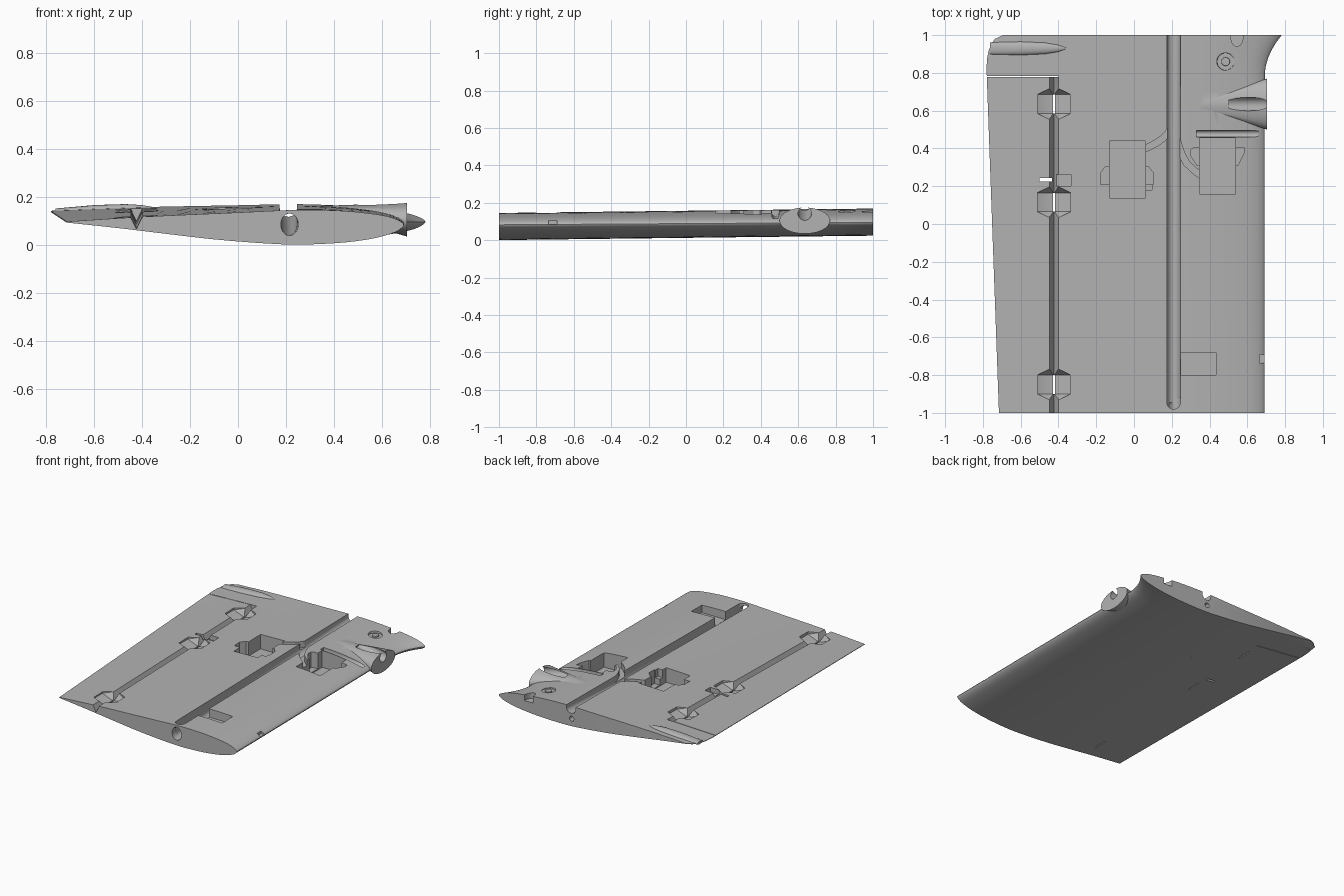
import bpy, bmesh
from math import sin, cos, pi, radians, sqrt
from mathutils import Vector

cube = bpy.data.objects.get("Cube")
if cube:
    bpy.data.objects.remove(cube, do_unlink=True)

grey = bpy.data.materials.new("plain grey")
grey.use_nodes = True
grey.diffuse_color = (0.45, 0.45, 0.45, 1)
grey.node_tree.nodes["Principled BSDF"].inputs["Base Color"].default_value = (0.45, 0.45, 0.45, 1)

# Airfoil section at the tip end, from trailing edge over the top and back below
TOP = [(-0.715, 0.097), (-0.4, 0.117), (0, 0.135), (0.17, 0.143), (0.3, 0.146),
       (0.45, 0.141), (0.58, 0.127), (0.65, 0.111), (0.69, 0.088)]
BOTTOM = [(0.68, 0.068), (0.64, 0.047), (0.55, 0.024), (0.42, 0.008), (0.25, 0.001),
          (0.1, 0.007), (-0.1, 0.023), (-0.3, 0.046), (-0.5, 0.07), (-0.715, 0.093)]


def lift(x, y):
    """Twist of the panel: the rear edge rises towards the root."""
    return (y + 1) / 2 * (0.013 + 0.025 * (0.69 - x))


def top(x, y):
    for (a, za), (b, zb) in zip(TOP, TOP[1:]):
        if x <= b:
            return za + (zb - za) * (x - a) / (b - a) + lift(x, y)
    return TOP[-1][1]


def smooth_path(pts, steps=4):
    """Catmull-Rom interpolation through the points."""
    p = [Vector(q) for q in pts]
    p = [2 * p[0] - p[1]] + p + [2 * p[-1] - p[-2]]
    out = []
    for a, b, c, d in zip(p, p[1:], p[2:], p[3:]):
        for i in range(steps):
            t = i / steps
            out.append(0.5 * (2 * b + (c - a) * t + (2 * a - 5 * b + 4 * c - d) * t * t
                              + (3 * b - a - 3 * c + d) * t ** 3))
    return out + [p[-2]]


def make(name, bm):
    bmesh.ops.recalc_face_normals(bm, faces=bm.faces)
    me = bpy.data.meshes.new(name)
    bm.to_mesh(me)
    bm.free()
    me.materials.append(grey)
    ob = bpy.data.objects.new(name, me)
    bpy.context.collection.objects.link(ob)
    return ob


# Wing panel lofted along y, with root fillet in front and rounded rear corner
section = smooth_path(TOP + BOTTOM)
bm = bmesh.new()
rings = []
for y in [-1 + 0.2 * i for i in range(9)] + [0.7, 0.8, 0.84, 0.88, 0.91, 0.94, 0.96, 0.98, 1]:
    nose = 0.69 + 0.09 * max(0, (y - 0.78) / 0.22) ** 2
    tail = -0.715 - 0.065 * min(1, (y + 1) / 1.8)
    if y > 0.84:
        tail += 0.085 * (1 - sqrt(max(0, 1 - ((y - 0.84) / 0.16) ** 2)))
    ring = []
    for x, z in section:
        new_x = x
        if x > 0.3:
            new_x = 0.3 + (x - 0.3) * (nose - 0.3) / 0.39
        elif x < -0.4:
            new_x = -0.4 + (x + 0.4) * (tail + 0.4) / -0.315
        ring.append(bm.verts.new((new_x, y, z + lift(x, y))))
    rings.append(ring)
count = len(section)
for a, b in zip(rings, rings[1:]):
    for i in range(count):
        j = (i + 1) % count
        bm.faces.new((a[i], a[j], b[j], b[i]))
bm.faces.new(rings[0])
bm.faces.new(rings[-1])
wing = make("wing_panel", bm)


def apply(ob, operation):
    ob.hide_render = True
    mod = wing.modifiers.new("shape", 'BOOLEAN')
    mod.operation, mod.solver, mod.object = operation, 'EXACT', ob
    bpy.context.view_layer.objects.active = wing
    bpy.ops.object.modifier_apply(modifier=mod.name)
    bpy.data.objects.remove(ob, do_unlink=True)


def hull(points, operation='DIFFERENCE'):
    bm = bmesh.new()
    for p in points:
        bm.verts.new(p)
    bmesh.ops.remove_doubles(bm, verts=bm.verts[:], dist=0.0001)
    bmesh.ops.convex_hull(bm, input=bm.verts[:])
    loose = [v for v in bm.verts if not v.link_faces]
    bmesh.ops.delete(bm, geom=loose, context='VERTS')
    bmesh.ops.dissolve_limit(bm, angle_limit=0.01, verts=bm.verts[:], edges=bm.edges[:])
    apply(make("helper", bm), operation)


def box(x0, x1, y0, y1, z0, z1=0.3):
    hull([(x, y, z) for x in (x0, x1) for y in (y0, y1) for z in (z0, z1)])


def ellipse(center, ra, rb, axis, n=24):
    """Points of an ellipse around the given axis."""
    cx, cy, cz = center
    out = []
    for i in range(n):
        a, b = ra * cos(2 * pi * i / n), rb * sin(2 * pi * i / n)
        out.append({'X': (cx, cy + a, cz + b), 'Y': (cx + a, cy, cz + b),
                    'Z': (cx + a, cy + b, cz)}[axis])
    return out


def prism(plan, z0, z1=0.3):
    hull([(x, y, z) for x, y in plan for z in (z0, z1)])


# Nose fairing and its slanted inlet
hull([(0.27, 0.63, 0.16)] + ellipse((0.705, 0.635, 0.105), 0.135, 0.07, 'X', 40), 'UNION')
hull(ellipse((0.76, 0.635, 0.128), 0.036, 0.036, 'X') + ellipse((0.5, 0.635, 0.195), 0.036, 0.036, 'X'))

# Low ridge near the rear root corner
ridge = []
for x, w, h in [(-0.762, 0.032, 0.01), (-0.6, 0.036, 0.018), (-0.47, 0.03, 0.017),
                (-0.4, 0.018, 0.01), (-0.36, 0.003, 0.002)]:
    ridge += ellipse((x, 0.93, top(x, 0.93)), w, h, 'X', 16)
hull(ridge, 'UNION')

# Round dimple with a central boss
hull(ellipse((0.485, 0.86, top(0.485, 0.86) - 0.008), 0.045, 0.045, 'Z')
     + ellipse((0.485, 0.86, 0.25), 0.06, 0.06, 'Z'))
hull(ellipse((0.485, 0.86, 0.13), 0.025, 0.025, 'Z')
     + ellipse((0.485, 0.86, top(0.485, 0.86)), 0.022, 0.022, 'Z'), 'UNION')

# Spar groove, open on top, with a hole through each end face
hull(ellipse((0.21, -0.944, 0.085), 0.036, 0.046, 'Y') + ellipse((0.21, 1.05, 0.155), 0.036, 0.036, 'Y')
     + ellipse((0.21, -0.944, 0.085), 0.036, 0.036, 'Z') + ellipse((0.21, -0.944, 0.3), 0.036, 0.036, 'Z')
     + [(0.174, 1.05, 0.3), (0.246, 1.05, 0.3)])
hull(ellipse((0.215, -1.05, 0.085), 0.037, 0.047, 'Y') + ellipse((0.215, -0.92, 0.085), 0.035, 0.045, 'Y'))
hull(ellipse((0.205, 0.8, 0.08), 0.018, 0.018, 'Y') + ellipse((0.205, 1.05, 0.08), 0.018, 0.018, 'Y'))
box(0.21, 0.435, -0.8, -0.68, 0.09)

# Equipment bays with side lugs
box(-0.13, 0.06, 0.138, 0.44, 0.05)
prism([(-0.177, 0.21), (-0.177, 0.27), (-0.15, 0.305), (0.075, 0.305), (0.103, 0.27), (0.103, 0.21)], 0.058)
box(0.05, 0.095, 0.18, 0.222, 0.1)
box(0.348, 0.537, 0.16, 0.455, 0.04)
prism([(0.302, 0.395), (0.302, 0.36), (0.335, 0.31), (0.55, 0.31), (0.582, 0.375), (0.582, 0.405), (0.32, 0.405)], 0.048)

# Cable channels
for path in ([(0.04, 0.39), (0.12, 0.43), (0.18, 0.48), (0.21, 0.54)],
             [(0.21, 0.54), (0.235, 0.42), (0.28, 0.32), (0.37, 0.245)]):
    pts = smooth_path(path, 2)
    for a, b in zip(pts, pts[1:]):
        hull([p for q in (a, b) for z in (0.118, 0.3) for p in ellipse((q.x, q.y, z), 0.017, 0.017, 'Z', 12)])
hull(ellipse((0.33, 0.478, 0.146), 0.018, 0.018, 'X') + ellipse((0.66, 0.478, 0.13), 0.018, 0.018, 'X')
     + [(x, y, 0.3) for x in (0.33, 0.66) for y in (0.46, 0.496)])

# Bevelled hinge line and the thin cut at its inner end
HINGE = -0.424
vee = []
for y in (-1.05, 0.782):
    z = lift(HINGE, y)
    vee += [(HINGE, y, 0.066 + z), (HINGE - 0.027, y, 0.122 + z), (HINGE + 0.027, y, 0.122 + z),
            (HINGE - 0.027, y, 0.3), (HINGE + 0.027, y, 0.3)]
hull(vee)
box(-0.85, -0.4, 0.779, 0.783, -0.1)

# Flared hinge pockets, each with a slit through the skin
for y in (0.635, 0.115, -0.85):
    z = lift(HINGE, y)
    pocket = []
    for side in (-1, 1):
        outer, inner = HINGE + side * 0.088, HINGE + side * 0.028
        for s in (-1, 1):
            pocket += [(outer, y + s * 0.05, 0.1 + z), (outer, y + s * 0.05, 0.3),
                       (inner, y + s * 0.08, 0.115 + z), (inner, y + s * 0.08, 0.3),
                       (HINGE + side * 0.02, y + s * 0.05, 0.073 + z)]
    hull(pocket)
    box(HINGE - 0.005, HINGE + 0.005, y - 0.05, y + 0.05, -0.1)

# Control horn slot and pocket
box(-0.5, -0.435, 0.226, 0.244, -0.1)
box(-0.41, -0.333, 0.2, 0.262, 0.11)

# Notches at the root and in the leading edge
hull(ellipse((0.545, 1.0, 0.11), 0.034, 0.06, 'Z') + ellipse((0.545, 1.0, 0.3), 0.034, 0.06, 'Z'))
box(0.665, 0.75, -0.735, -0.69, 0.088, 0.118)

bpy.ops.object.select_all(action='DESELECT')
wing.select_set(True)
bpy.context.view_layer.objects.active = wing
bpy.ops.object.shade_smooth_by_angle(angle=radians(30))
